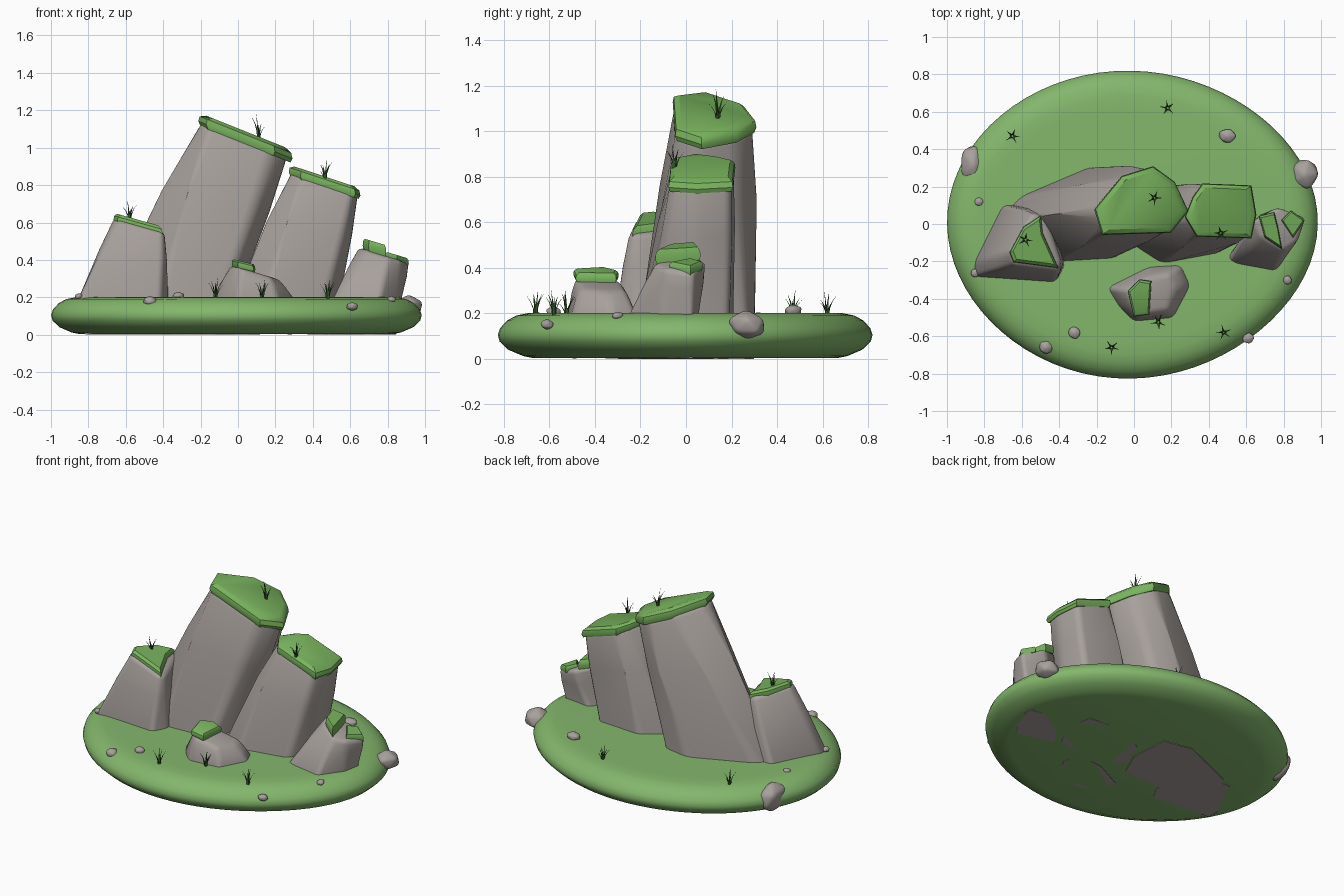
import bpy, bmesh, math, random
from mathutils import Vector, Matrix

random.seed(4)
cube = bpy.data.objects.get("Cube")
if cube:
    bpy.data.objects.remove(cube, do_unlink=True)


def material(name, r, g, b):
    m = bpy.data.materials.new(name)
    m.use_nodes = True
    m.diffuse_color = (r, g, b, 1)
    node = next(n for n in m.node_tree.nodes if n.type == 'BSDF_PRINCIPLED')
    node.inputs["Base Color"].default_value = (r, g, b, 1)
    node.inputs["Roughness"].default_value = 0.9
    return m


GRASS = material("grass green", 0.23, 0.47, 0.15)
MOSS = material("moss green", 0.19, 0.45, 0.11)
ROCK = material("rock grey", 0.39, 0.355, 0.335)
BLADE = material("dark blade green", 0.035, 0.10, 0.025)


def finish(bm, name, mat, angle=40):
    bmesh.ops.recalc_face_normals(bm, faces=bm.faces)
    mesh = bpy.data.meshes.new(name)
    bm.to_mesh(mesh)
    bm.free()
    mesh.materials.append(mat)
    ob = bpy.data.objects.new(name, mesh)
    bpy.context.collection.objects.link(ob)
    bpy.ops.object.select_all(action='DESELECT')
    bpy.context.view_layer.objects.active = ob
    ob.select_set(True)
    bpy.ops.object.shade_smooth_by_angle(angle=math.radians(angle))
    return ob


def loft(rings):
    """Skin a stack of closed rings and cap both ends."""
    bm = bmesh.new()
    rows = [[bm.verts.new(p) for p in ring] for ring in rings]
    n = len(rows[0])
    for a, b in zip(rows, rows[1:]):
        for i in range(n):
            j = (i + 1) % n
            bm.faces.new((a[i], a[j], b[j], b[i]))
    bm.faces.new(rows[0][::-1])
    bm.faces.new(rows[-1])
    return bm, rows


def on_plane(poly, plane, lift=0.0, scale=1.0):
    """Place a flat outline on a plane sloping along x."""
    x0, z0, slope = plane
    cx = sum(p[0] for p in poly) / len(poly)
    cy = sum(p[1] for p in poly) / len(poly)
    pts = [(cx + (x - cx) * scale, cy + (y - cy) * scale) for x, y in poly]
    return [(x, y, z0 + slope * (x - x0) + lift) for x, y in pts]


def rock(name, foot, top, plane, soft=0.035, under=0.0):
    crown = on_plane(top, plane)
    ground = [(x, y, 0.2) for x, y in foot]
    bottom = [(x * 0.96, y * 0.96, under + 0.006 * (i % 2) * (under > 0))
              for i, (x, y) in enumerate(foot)]
    # slight swelling part way up
    mid = []
    c = sum((Vector(p) for p in ground + crown), Vector()) / (2 * len(foot))
    for g, t in zip(ground, crown):
        p = Vector(g).lerp(Vector(t), 0.6)
        d = (p - c) * 0.03
        mid.append((p.x + d.x, p.y + d.y, p.z))
    bm, rows = loft([bottom, ground, mid, crown])
    upper = set(rows[1] + rows[2] + rows[3])
    rings = [set(rows[1]), set(rows[2])]
    edges = [e for e in bm.edges if set(e.verts) <= upper
             and not any(set(e.verts) <= r for r in rings)]
    bmesh.ops.bevel(bm, geom=edges, offset=soft, segments=3, profile=0.5,
                    affect='EDGES', clamp_overlap=True)
    return finish(bm, name, ROCK)


def moss_cap(name, poly, plane, thick=0.03):
    bm, _ = loft([on_plane(poly, plane, -thick, 1.0),
                  on_plane(poly, plane, -thick * 0.3, 1.05),
                  on_plane(poly, plane, thick * 0.5, 1.02),
                  on_plane(poly, plane, thick, 0.88)])
    return finish(bm, name, MOSS, 35)


# Grassy island with a rounded rim
rings = []
rim = [(0.004, 0.15), (0.012, 0.11), (0.04, 0.045), (0.075, 0.008), (0.105, 0.0),
       (0.135, 0.01), (0.168, 0.04), (0.19, 0.08), (0.2, 0.13), (0.202, 0.2)]
for z, inset in rim:
    ring = []
    for i in range(72):
        a = math.tau * i / 72
        w = 1 + 0.008 * math.sin(3 * a + 1) + 0.006 * math.cos(4 * a)
        ring.append(((0.985 - inset) * w * math.cos(a) - 0.015,
                     (0.818 - inset) * w * math.sin(a), z))
    rings.append(ring)
finish(loft(rings)[0], "grass_island", GRASS, 50)

# Leaning rocks: plane is (x, z there, slope along x)
tall = (-0.18, 1.14, -0.4)
tall_top = [(-.2, .08), (-.16, -.05), (.19, -.04), (.28, .07), (.21, .22), (.1, .3), (-.06, .25)]
rock("tall_rock",
     [(-.7, .02), (-.42, -.2), (-.08, -.18), (0, 0), (-.02, .27), (-.22, .31), (-.62, .14)],
     tall_top, tall, 0.045)
moss_cap("tall_rock_moss", tall_top, tall, 0.035)

middle = (0.3, 0.87, -0.33)
middle_top = [(.28, .04), (.34, -.06), (.62, -.07), (.645, .05), (.62, .2), (.37, .21), (.32, .14)]
rock("middle_rock",
     [(-.02, -.1), (.15, -.21), (.47, -.15), (.55, 0), (.52, .19), (.2, .21), (.06, .1)],
     middle_top, middle, 0.035, 0.001)
moss_cap("middle_rock_moss", middle_top, middle)

left = (-0.66, 0.62, -0.28)
left_top = [(-.67, -.15), (-.64, -.22), (-.4, -.25), (-.39, -.2), (-.47, .03), (-.54, .06)]
rock("west_rock",
     [(-.85, -.2), (-.85, -.28), (-.42, -.31), (-.37, -.22), (-.42, .1), (-.7, .1)],
     left_top, left, 0.025)
moss_cap("west_rock_moss",
         [(-.66, -.15), (-.64, -.2), (-.41, -.23), (-.49, -.05), (-.5, .04), (-.59, -.02)], left)

small = (0.67, 0.46, -0.32)
rock("east_rock",
     [(.5, -.18), (.54, -.21), (.76, -.25), (.86, -.1), (.88, .03), (.68, .06)],
     [(.64, .03), (.68, -.07), (.8, -.14), (.87, -.1), (.92, .03), (.78, .09)],
     small, 0.025, 0.001)
moss_cap("east_rock_upper_moss",
         [(.67, .04), (.7, -.07), (.79, -.13), (.77, -.02), (.75, .06)], (.67, .485, -.3))
moss_cap("east_rock_lower_moss",
         [(.79, .02), (.85, -.07), (.91, .02), (.84, .07)], (.67, .46, -.3), 0.02)

front = (-0.03, 0.37, -0.3)
rock("front_rock",
     [(-.14, -.34), (-.08, -.44), (0, -.52), (.21, -.5), (.3, -.33), (.25, -.22), (.08, -.23)],
     [(-.04, -.35), (-.02, -.42), (.02, -.49), (.18, -.46), (.22, -.34), (.19, -.27), (.06, -.29)],
     front, 0.025, 0.001)
moss_cap("front_rock_moss",
         [(-.03, -.36), (0, -.49), (.08, -.48), (.09, -.31), (.03, -.3)], (-.03, .385, -.25), 0.02)


# Loose stones around the island: centre and half sizes
def stone(name, centre, size):
    bm = bmesh.new()
    bmesh.ops.create_icosphere(bm, subdivisions=1, radius=1.05)
    for v in bm.verts:
        v.co *= random.uniform(0.88, 1.12)
    bmesh.ops.bevel(bm, geom=bm.edges[:], offset=0.16, segments=2, profile=0.5,
                    affect='EDGES', clamp_overlap=True)
    bmesh.ops.transform(bm, verts=bm.verts,
                        matrix=Matrix.Translation(centre) @ Matrix.Diagonal((*size, 1)))
    finish(bm, name, ROCK)


stone("west_boulder", (-.86, .32, .11), (.075, .12, .105))
stone("east_boulder", (.91, .265, .145), (.08, .085, .065))
stone("back_stone", (.5, .47, .21), (.05, .04, .03))
for i, (x, y, z, r) in enumerate([
        (-.83, .12, .2, .025), (-.32, -.58, .205, .036), (-.47, -.66, .18, .04),
        (.61, -.61, .15, .032), (.82, -.3, .19, .026), (-.85, -.26, .205, .026)]):
    stone(f"pebble_{i + 1}", (x, y, z), (r, r, r * 0.75))


# Grass tufts: curved pointed blades fanned around a centre
def tuft(name, x, y, z, height=0.1):
    bm = bmesh.new()
    turn = random.uniform(0, math.tau)
    for k in range(6):
        a = turn + math.tau * k / 5 + random.uniform(-0.2, 0.2)
        out = Vector((math.cos(a), math.sin(a), 0))
        side = Vector((-out.y, out.x, 0))
        h = height * random.uniform(0.6, 0.95)
        reach = 0.037
        if k == 5:
            h, reach = height * 1.1, 0.012
        previous = None
        for t in (0, 0.35, 0.7, 1):
            p = Vector((x, y, z - 0.01)) + out * (0.004 + reach * t * t) + Vector((0, 0, h * t))
            w = 0.0075 * (1 - t) + 0.0006
            row = [bm.verts.new(p + side * w), bm.verts.new(p - side * w),
                   bm.verts.new(p + out * w * 0.7)]
            if previous:
                for i in range(3):
                    j = (i + 1) % 3
                    bm.faces.new((previous[i], previous[j], row[j], row[i]))
            previous = row
        bm.faces.new(previous)
    finish(bm, name, BLADE, 60)


spots = [(.18, .62, .2), (-.65, .47, .2), (-.12, -.66, .2), (.48, -.58, .2), (.13, -.525, .2),
         (.11, .14, 1.06), (.465, -.05, .84), (-.58, -.085, .62)]
for i, (x, y, z) in enumerate(spots):
    tuft(f"grass_tuft_{i + 1}", x, y, z, 0.1 if z < 1 else 0.12)
